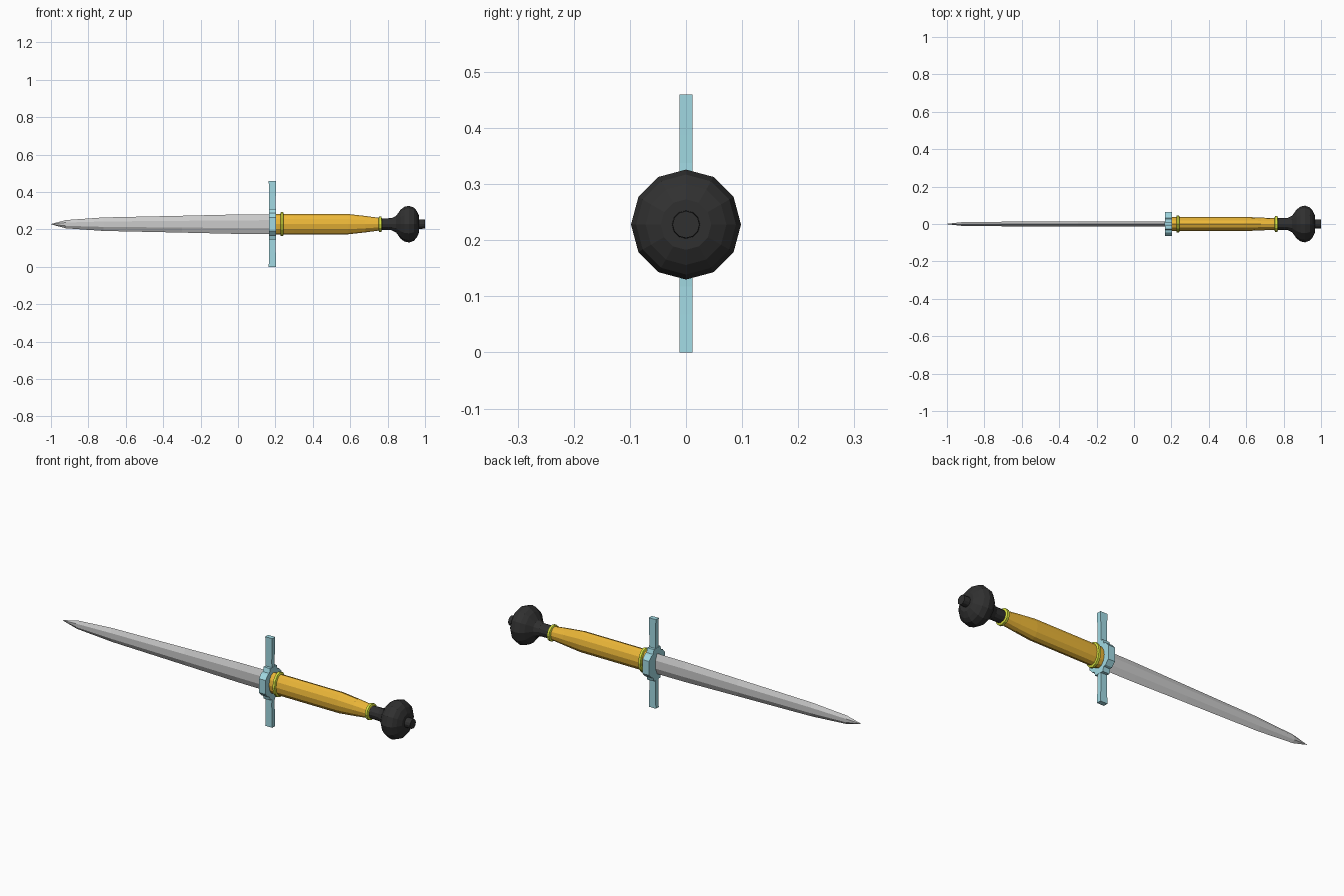
import bpy, bmesh
from math import sin, cos, tau

if "Cube" in bpy.data.objects:
    bpy.data.objects.remove(bpy.data.objects["Cube"])

CZ = 0.228  # height of the long axis


def material(name, rgb):
    m = bpy.data.materials.new(name)
    m.diffuse_color = (*rgb, 1)
    m.use_nodes = True
    m.node_tree.nodes["Principled BSDF"].inputs["Base Color"].default_value = m.diffuse_color
    return m


orange = material("grip_orange", (0.85, 0.48, 0.04))
teal = material("guard_teal", (0.36, 0.70, 0.77))
lime = material("collar_lime", (0.68, 0.76, 0.05))
black = material("pommel_black", (0.03, 0.03, 0.03))


def loft(name, section, stations, mat=None):
    """Sweep a unit (y, z) section along x through (x, y scale, z scale)."""
    bm = bmesh.new()
    rings = [[bm.verts.new((x, y * sy, CZ + z * sz)) for y, z in section]
             for x, sy, sz in stations]
    n = len(section)
    for a, b in zip(rings, rings[1:]):
        for i in range(n):
            j = (i + 1) % n
            bm.faces.new((a[i], a[j], b[j], b[i]))
    bm.faces.new(rings[0])
    bm.faces.new(rings[-1])
    bmesh.ops.recalc_face_normals(bm, faces=bm.faces)
    mesh = bpy.data.meshes.new(name)
    bm.to_mesh(mesh)
    bm.free()
    ob = bpy.data.objects.new(name, mesh)
    bpy.context.collection.objects.link(ob)
    if mat:
        mesh.materials.append(mat)
    return ob


circle = [(cos(tau * i / 12), sin(tau * i / 12)) for i in range(12)]

# Blade: flattened hexagonal section, tapering to a point
blade_section = [(0, 1), (1, 0.4), (1, -0.4), (0, -1), (-1, -0.4), (-1, 0.4)]
loft("blade", blade_section,
     [(-1, 0.001, 0.001), (-0.92, 0.010, 0.022), (-0.72, 0.012, 0.036),
      (-0.3, 0.013, 0.045), (0.0, 0.013, 0.052), (0.18, 0.013, 0.053)])

# Grip: oval, narrowing towards the pommel
loft("grip", circle,
     [(0.19, 0.037, 0.054), (0.30, 0.038, 0.054), (0.59, 0.038, 0.054),
      (0.68, 0.034, 0.044), (0.77, 0.031, 0.032)], orange)

# Collars at both ends of the grip
for name, x, ry, rz in (("front_collar", 0.235, 0.046, 0.064),
                        ("rear_collar", 0.76, 0.042, 0.041)):
    loft(name, circle,
         [(x - 0.009, ry - 0.008, rz - 0.008), (x - 0.006, ry, rz),
          (x + 0.006, ry, rz), (x + 0.009, ry - 0.008, rz - 0.008)], lime)

# Pommel: turned knob with a neck and end button
loft("pommel", circle,
     [(x, r, r) for x, r in
      ((0.765, 0.031), (0.82, 0.032), (0.845, 0.044), (0.87, 0.078),
       (0.89, 0.093), (0.915, 0.098), (0.94, 0.089), (0.955, 0.072),
       (0.968, 0.045), (0.968, 0.025), (1.0, 0.024))], black)

# Guard centre: stepped block
quarter = [(0.065, 0.036), (0.046, 0.057), (0.033, 0.060), (0.026, 0.082)]
half = [(y, -z) for y, z in reversed(quarter)] + quarter
block = half + [(-y, z) for y, z in reversed(half)]
loft("guard_block", block, [(0.165, 1, 1), (0.203, 1, 1)], teal)

# Guard arms: flat bars, slightly waisted, mirrored above and below
for name, s in (("upper_guard_arm", 1), ("lower_guard_arm", -1)):
    heights = ((0.05, 0.019), (0.11, 0.017), (0.16, 0.018), (0.230, 0.020))
    bm = bmesh.new()
    rings = [[bm.verts.new((0.184 + dx * w, dy * 0.012, CZ + s * h))
              for dx, dy in ((-1, -1), (1, -1), (1, 1), (-1, 1))]
             for h, w in ((h if h < 0.23 else (0.232 if s > 0 else CZ), w)
                          for h, w in heights)]
    for a, b in zip(rings, rings[1:]):
        for i in range(4):
            j = (i + 1) % 4
            bm.faces.new((a[i], a[j], b[j], b[i]))
    bm.faces.new(rings[0])
    bm.faces.new(rings[-1])
    bmesh.ops.recalc_face_normals(bm, faces=bm.faces)
    mesh = bpy.data.meshes.new(name)
    bm.to_mesh(mesh)
    bm.free()
    mesh.materials.append(teal)
    bpy.context.collection.objects.link(bpy.data.objects.new(name, mesh))
